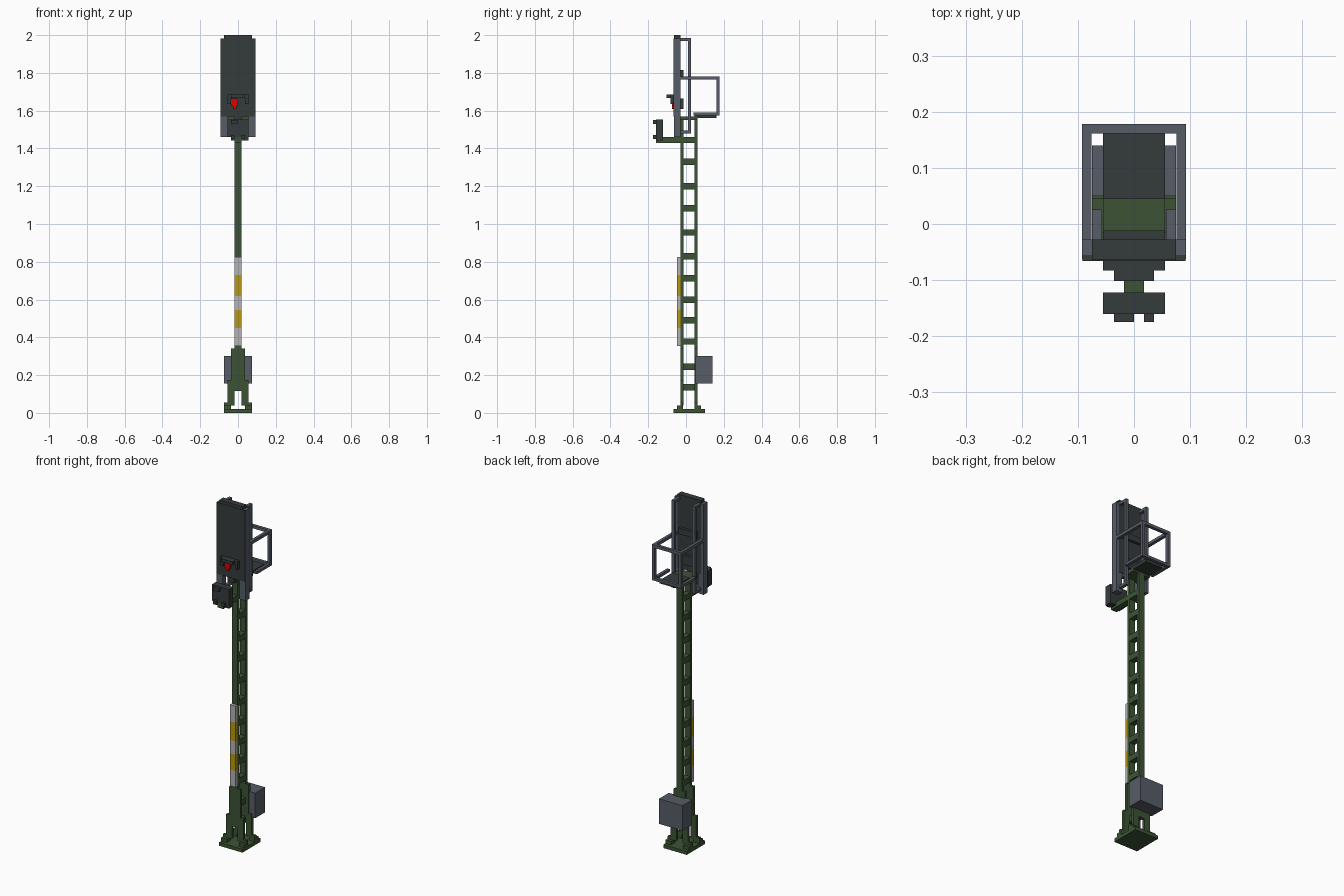
import bpy, bmesh

old = bpy.data.objects.get("Cube")
if old:
    bpy.data.objects.remove(old, do_unlink=True)


def material(name, rgb):
    m = bpy.data.materials.new(name)
    m.use_nodes = True
    m.diffuse_color = (*rgb, 1)
    bsdf = next(n for n in m.node_tree.nodes if n.type == 'BSDF_PRINCIPLED')
    bsdf.inputs["Base Color"].default_value = (*rgb, 1)
    bsdf.inputs["Roughness"].default_value = 0.8
    return m


GREEN = material("mast green", (0.045, 0.088, 0.036))
DARK = material("charcoal", (0.036, 0.044, 0.044))
GREY = material("steel grey", (0.094, 0.107, 0.136))
WHITE = material("off white", (0.46, 0.45, 0.46))
YELLOW = material("yellow", (0.50, 0.31, 0.006))
RED = material("lamp red", (0.75, 0.0, 0.0))


def part(name, mat, *boxes, mirror=False):
    """One object from boxes given as (x0, x1, y0, y1, z0, z1)."""
    bm = bmesh.new()
    if mirror:
        boxes = list(boxes) + [(-b[1], -b[0], *b[2:]) for b in boxes]
    for x0, x1, y0, y1, z0, z1 in boxes:
        for v in bmesh.ops.create_cube(bm, size=1)["verts"]:
            v.co.x = x1 if v.co.x > 0 else x0
            v.co.y = y1 if v.co.y > 0 else y0
            v.co.z = z1 if v.co.z > 0 else z0
    me = bpy.data.meshes.new(name)
    bm.to_mesh(me)
    bm.free()
    me.materials.append(mat)
    ob = bpy.data.objects.new(name, me)
    bpy.context.collection.objects.link(ob)
    return ob


# Base plate with corner feet
part("base_plate", GREEN, (-0.075, 0.075, -0.066, 0.1, 0, 0.02))
part("base_feet", GREEN, (0.038, 0.075, -0.047, -0.015, 0.02, 0.04),
     (0.038, 0.075, 0.045, 0.08, 0.02, 0.04),
     (0.055, 0.075, -0.03, -0.015, 0.04, 0.055),
     (0.055, 0.075, 0.045, 0.06, 0.04, 0.055), mirror=True)

# Mast: a front and a back flange with a spread foot, joined by rungs
for name, y0 in (("front", -0.03), ("back", 0.045)):
    y1 = y0 + 0.016
    part(name + "_flange", GREEN, (-0.018, 0.018, y0, y1, 0.34, 1.57))
    part(name + "_foot_plate", GREEN,
         (-0.036, 0.036, y0, y1, 0.175, 0.34),
         (-0.055, 0.055, y0, y1, 0.115, 0.175))
    part(name + "_legs", GREEN, (0.019, 0.055, y0, y1, 0.04, 0.115), mirror=True)
rungs = (0.135, 0.245, 0.378, 0.49, 0.6, 0.712, 0.83, 0.955, 1.083, 1.2, 1.33)
part("rungs", GREEN, *[(-0.017, 0.017, -0.015, 0.046, z - 0.017, z + 0.017) for z in rungs])
part("mast_cap", GREEN, (-0.055, 0.055, -0.028, 0.06, 1.55, 1.57))

# Striped warning plate, stacked from bands
edges = (0.355, 0.45, 0.545, 0.62, 0.73, 0.825)
for i, (z0, z1) in enumerate(zip(edges, edges[1:])):
    part(f"stripe_{i + 1}", YELLOW if i % 2 else WHITE,
         (-0.018, 0.018, -0.048, -0.03, z0, z1))

# Equipment cabinet behind the mast
part("cabinet", GREY, (-0.075, 0.075, 0.05, 0.14, 0.155, 0.30))

# Bracket arm with the lower signal
part("bracket_arm", GREEN, (-0.018, 0.018, -0.16, 0.05, 1.43, 1.46))
part("lower_signal_box", DARK, (-0.055, 0.055, -0.16, -0.122, 1.46, 1.553),
     (-0.036, 0.055, -0.16, -0.122, 1.442, 1.46))
part("lower_signal_hoods", DARK,
     (-0.036, 0.0, -0.175, -0.16, 1.53, 1.55),
     (0.018, 0.036, -0.175, -0.16, 1.45, 1.472),
     (-0.036, -0.018, -0.175, -0.16, 1.45, 1.472))

# Main signal board
part("signal_board", DARK, (-0.075, 0.075, -0.064, -0.028, 1.575, 2.0),
     (-0.092, 0.092, -0.066, -0.055, 1.57, 1.983))
part("board_neck", DARK, (-0.018, 0.018, -0.06, -0.03, 1.54, 1.575))
part("board_rear_boxes", DARK, (-0.055, 0.055, -0.028, -0.012, 1.78, 1.815),
     (-0.036, 0.036, -0.028, -0.012, 1.61, 1.665))
part("lamp_hood", DARK, (-0.055, 0.055, -0.083, -0.065, 1.667, 1.685),
     (-0.036, 0.036, -0.102, -0.083, 1.667, 1.685),
     (-0.055, -0.038, -0.083, -0.065, 1.635, 1.667),
     (0.038, 0.055, -0.083, -0.065, 1.635, 1.667))
part("red_lamp", RED, (-0.036, 0.0, -0.074, -0.065, 1.625, 1.665),
     (-0.027, -0.009, -0.074, -0.065, 1.61, 1.625))

# Steel posts carrying the board, and the rear frame
part("board_posts", GREY, (0.075, 0.093, -0.063, -0.028, 1.46, 1.983),
     (0.055, 0.075, -0.063, -0.03, 1.46, 1.575), mirror=True)
part("rear_frame", GREY, (0.057, 0.075, 0.01, 0.026, 1.48, 1.985),
     (0.057, 0.075, -0.03, 0.01, 1.97, 1.985),
     (0.057, 0.075, -0.035, 0.01, 1.48, 1.495), mirror=True)

# Service platform with its railing
part("platform", DARK, (-0.055, 0.055, 0.045, 0.162, 1.56, 1.578))
part("rail_sides", GREY, (0.076, 0.093, -0.03, 0.178, 1.765, 1.782),
     (0.076, 0.093, 0.161, 0.178, 1.575, 1.765),
     (0.076, 0.093, 0.04, 0.161, 1.575, 1.59), mirror=True)
part("rail_back", GREY, (-0.076, 0.076, 0.161, 0.178, 1.765, 1.782),
     (-0.076, 0.076, 0.161, 0.178, 1.575, 1.59))
